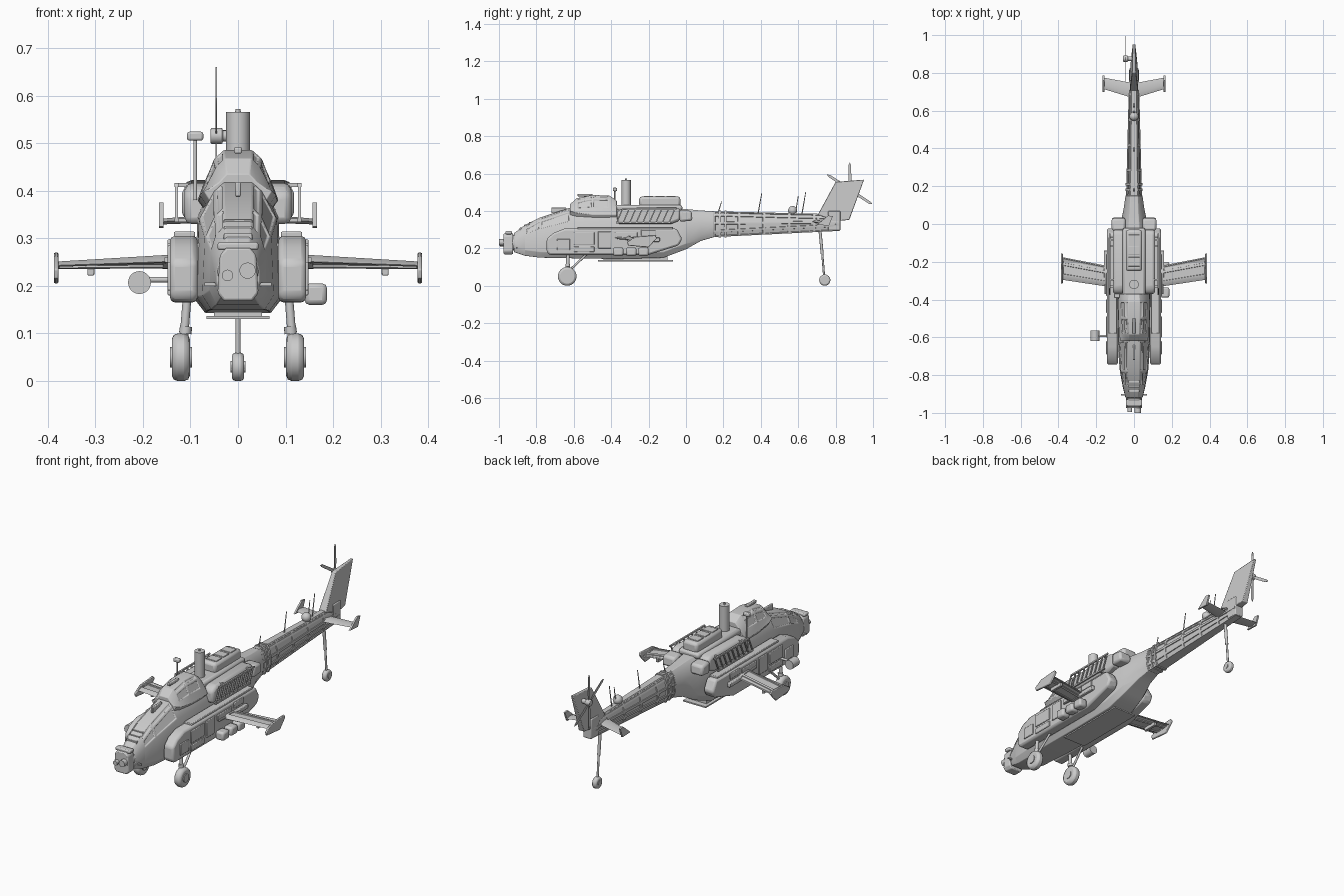
import bpy, bmesh, math
from mathutils import Vector

if "Cube" in bpy.data.objects:
    bpy.data.objects.remove(bpy.data.objects["Cube"])

grey = bpy.data.materials.new("airframe grey")
grey.diffuse_color = (0.6, 0.6, 0.6, 1)
grey.use_nodes = True
grey.node_tree.nodes["Principled BSDF"].inputs["Base Color"].default_value = grey.diffuse_color


def finish(name, bm, bevel=0, segs=2):
    bmesh.ops.recalc_face_normals(bm, faces=bm.faces)
    me = bpy.data.meshes.new(name)
    bm.to_mesh(me)
    bm.free()
    me.materials.append(grey)
    ob = bpy.data.objects.new(name, me)
    bpy.context.collection.objects.link(ob)
    if bevel:
        m = ob.modifiers.new("bevel", 'BEVEL')
        m.width, m.segments, m.limit_method = bevel, segs, 'ANGLE'
    return ob


def loft(name, rings, bevel=0, inset=None):
    """Skin a list of equal point rings; inset(face) marks recessed panels."""
    bm = bmesh.new()
    vs = [[bm.verts.new(p) for p in r] for r in rings]
    n = len(vs[0])
    for a, b in zip(vs, vs[1:]):
        for i in range(n):
            bm.faces.new((a[i], a[(i + 1) % n], b[(i + 1) % n], b[i]))
    bm.faces.new(vs[0])
    bm.faces.new(vs[-1])
    bmesh.ops.recalc_face_normals(bm, faces=bm.faces)
    if inset:
        bm.normal_update()
        picked = [f for f in bm.faces if inset(f)]
        bmesh.ops.inset_individual(bm, faces=picked, thickness=0.009)
        bmesh.ops.inset_individual(bm, faces=picked, thickness=0.002, depth=-0.004)
    return finish(name, bm, bevel)


def prism(name, pts, axis, a, b, bevel=0):
    """Extrude a 2D outline along x (0), y (1) or z (2)."""
    def at(p, d):
        c = list(p)
        c.insert(axis, d)
        return c
    return loft(name, [[at(p, d) for p in pts] for d in (a, b)], bevel)


def box(name, lo, hi, bevel=0):
    (x0, y0, z0), (x1, y1, z1) = lo, hi
    return prism(name, [(x0, y0), (x1, y0), (x1, y1), (x0, y1)], 2, z0, z1, bevel)


def side_box(name, s, lo, hi, bevel=0):
    return box(name, (s * lo[0], *lo[1:]), (s * hi[0], *hi[1:]), bevel)


def rod(name, p0, p1, r, r2=None, n=16, bevel=0):
    p0, p1 = Vector(p0), Vector(p1)
    q = (p1 - p0).to_track_quat('Z', 'Y')
    rings = [[p + q @ Vector((rad * math.cos(t * math.tau / n), rad * math.sin(t * math.tau / n), 0))
              for t in range(n)] for p, rad in ((p0, r), (p1, r if r2 is None else r2))]
    return loft(name, rings, bevel)


def hull_ring(y, zb, zt, wb, zm, wm, wt):
    half = [(wb * .75, zb), (wb, zb + .03), (wm, zm), (wt, zt - .018), (wt * .6, zt)]
    return [(x, y, z) for x, z in half] + [(-x, y, z) for x, z in reversed(half)]


# Main fuselage
hull = [(-.92, .18, .28, .045, .23, .045, .036), (-.86, .16, .325, .06, .27, .058, .045),
        (-.78, .15, .365, .075, .30, .07, .048), (-.62, .147, .417, .088, .34, .082, .05),
        (-.38, .143, .43, .092, .345, .085, .055), (-.12, .15, .42, .088, .34, .082, .055),
        (0, .195, .41, .072, .335, .07, .045), (.08, .24, .402, .052, .335, .055, .037),
        (.15, .26, .398, .042, .335, .045, .033)]
loft("fuselage", [hull_ring(*h) for h in hull], .004,
     lambda f: f.calc_center_median().z > .28 and abs(f.normal.x) > .4
     and -.87 < f.calc_center_median().y < -.5)

# Tail boom with recessed side panels
boom = []
for i in range(6):
    t = i / 5
    boom.append(hull_ring(.15 + .67 * t, .26 + .033 * t, .398 - .016 * t, .04 - .016 * t,
                          .335 + .005 * t, .042 - .017 * t, .031 - .012 * t))
loft("tail_boom", boom, 0, lambda f: abs(f.normal.x) > .8)
for y in (.175, .205):
    loft("boom_collar", [hull_ring(y + d, .258, .401, .042, .335, .045, .034) for d in (0, .012)])

# Raised rear canopy and roof fairing
loft("canopy_roof", [hull_ring(*h) for h in (
    (-.62, .37, .435, .072, .405, .058, .04), (-.585, .36, .468, .08, .41, .066, .046),
    (-.5, .35, .485, .083, .415, .07, .05), (-.41, .35, .482, .085, .415, .072, .05),
    (-.37, .35, .455, .082, .41, .068, .046))], .006,
     lambda f: abs(f.normal.x) > .5 and -.6 < f.calc_center_median().y < -.4
     and f.calc_center_median().z > .4)
box("roof_wiper_housing", (-.008, -.58, .478), (.008, -.5, .491), .003)
box("canopy_mid_frame", (-.006, -.72, .388), (.006, -.64, .418), .003)
for y, z in ((-.89, .304), (-.865, .32), (-.84, .334)):
    box("nose_grille", (-.03, y, z - .012), (.03, y + .012, z + .006), .002)

# Nose sensor turret
prism("sensor_turret", [(-.043, .185), (-.03, .168), (.03, .168), (.043, .185),
                        (.038, .265), (.025, .28), (-.025, .28), (-.038, .265)], 1, -.975, -.925, .005)
rod("turret_neck", (0, -.93, .23), (0, -.90, .23), .04, .05)
rod("sensor_large", (.02, -1, .232), (.02, -.97, .232), .017, n=20)
rod("sensor_small", (-.022, -.995, .222), (-.022, -.97, .222), .012)
box("turret_cheek", (-.043, -.965, .275), (.043, -.93, .292), .005)
box("nose_bar", (-.07, -.908, .20), (.07, -.9, .207))
box("belly_plate", (-.066, -.47, .13), (.066, -.07, .137))
box("belly_mount", (-.05, -.44, .136), (.05, -.1, .16))

# Roof equipment: rotor mast, deck and cooling box
box("engine_deck", (-.06, -.38, .40), (.06, -.02, .432), .012)
box("cooling_box", (-.043, -.25, .42), (.043, -.03, .477), .014)
for y in (-.2, -.14, -.08):
    box("cooling_lid", (-.03, y - .024, .474), (.03, y + .024, .481), .002)
rod("rotor_mast", (0, -.32, .42), (0, -.32, .565), .025, n=24)
rod("mast_cap", (0, -.32, .56), (0, -.32, .572), .005)
rod("sight_pole", (-.09, -.38, .38), (-.09, -.38, .51), .004)
box("sight_head", (-.107, -.391, .505), (-.073, -.369, .524), .005)

for s, side in ((-1, "right_"), (1, "left_")):
    # Side equipment bays with surface panels
    prism(side + "side_bay", [(-.745, .18), (-.73, .165), (-.2, .165), (-.04, .215), (-.02, .25),
                              (-.05, .305), (-.65, .305), (-.71, .282), (-.745, .25)],
          0, s * .085, s * .143, .014)
    for y, w, z, h in ((-.69, .07, .19, .06), (-.6, .11, .22, .065), (-.6, .11, .18, .03),
                       (-.47, .07, .2, .09), (-.38, .12, .255, .03), (-.24, .08, .268, .03)):
        side_box(side + "bay_panel", s, (.14, y, z), (.148, y + w, z + h), .003)
    side_box(side + "bay_top_rail", s, (.09, -.58, .302), (.135, -.07, .314), .003)
    for y in (-.64, -.45, -.25):
        side_box(side + "bay_link", s, (.05, y, .22), (.1, y + .04, .29), .004)

    # Engine nacelle, exhaust and slatted guard
    prism(side + "engine_nacelle", [(-.37, .33), (-.08, .33), (-.03, .35), (-.03, .41),
                                    (-.06, .422), (-.34, .415), (-.37, .395)], 0, s * .05, s * .112, .014)
    prism(side + "engine_exhaust", [(-.035, .342), (.035, .348), (.03, .4), (-.035, .407)],
          0, s * .045, s * .118, .012)
    for z, y0, y1 in ((.338, -.375, -.08), (.412, -.34, -.05)):
        side_box(side + "guard_rail", s, (.125, y0, z - .004), (.133, y1, z + .004))
        for y in (y0 + .04, y1 - .04):
            side_box(side + "guard_bracket", s, (.1, y, z - .004), (.128, y + .01, z + .004))
    for i in range(9):
        y = -.375 + .035 * i
        prism(side + "guard_slat", [(y, .336), (y + .007, .336), (y + .041, .414), (y + .034, .414)],
              0, s * .126, s * .132)

    # Stub wing: root, mid and tip sections
    rings = []
    for x, front, back, mid, t in ((.08, -.335, -.225, .252, .015), (.15, -.33, -.22, .251, .014),
                                   (.382, -.295, -.175, .243, .008)):
        c = back - front
        rings.append([(s * x, front, mid), (s * x, front + .2 * c, mid + t), (s * x, back - .3 * c, mid + t * .8),
                      (s * x, back, mid), (s * x, back - .3 * c, mid - t * .8), (s * x, front + .2 * c, mid - t)])
    loft(side + "stub_wing", rings, 0, lambda f: abs(f.normal.z) > .9)
    prism(side + "wing_tip_plate", [(-.31, .215), (-.2, .205), (-.155, .255), (-.165, .27),
                                    (-.27, .262), (-.315, .235)], 0, s * .377, s * .387, .003)
    side_box(side + "wing_pylon", s, (.302, -.28, .222), (.316, -.2, .242), .002)

    # Main landing gear
    rod(side + "gear_leg", (s * .105, -.63, .2), (s * .117, -.635, .05), .009)
    rod(side + "gear_sleeve", (s * .109, -.632, .115), (s * .111, -.632, .1), .013)
    rod(side + "gear_brace", (s * .115, -.63, .075), (s * .105, -.52, .18), .006)
    rod(side + "main_tyre", (s * .101, -.635, .05), (s * .139, -.635, .05), .05, n=32, bevel=.012)
    rod(side + "wheel_hub", (s * .097, -.635, .05), (s * .143, -.635, .05), .022, n=16)

    # Tailplane half with upright tip plate
    loft(side + "tailplane", [[(s * x, a, z), (s * x, a + .025, z + t), (s * x, b, z),
                               (s * x, a + .025, z - t)] for x, a, b, z, t in
                              ((0, .665, .745, .345, .01), (.162, .715, .775, .335, .006))])
    prism(side + "tailplane_tip", [(.70, .325), (.765, .322), (.785, .372), (.76, .375)],
          0, s * .157, s * .166)

# Tail fin: thick at the base, thin at the top
fin = ((.705, .38, .022), (.80, .555, .011), (.952, .567, .007), (.873, .352, .016), (.80, .345, .022))
loft("tail_fin", [[(k * w, y, z) for y, z, w in fin] for k in (-1, 1)], .003)
prism("fin_root", [(.76, .295), (.825, .295), (.825, .4), (.76, .4)], 0, -.024, .024, .004)

# Tail rotor with scissored blades
hub = Vector((-.046, .875, .515))
rod("tail_rotor_shaft", (0, .875, .515), (-.04, .875, .515), .012)
rod("tail_rotor_hub", hub + Vector((-.012, 0, 0)), hub + Vector((.014, 0, 0)), .017, bevel=.004)
for deg in (90, 147, 270, 327):
    d = Vector((0, math.cos(math.radians(deg)), math.sin(math.radians(deg))))
    e = Vector((0, -d.z, d.y))
    outline = [(.01, -.004), (.04, -.009), (.13, -.008), (.145, 0), (.13, .006), (.04, .007), (.01, .004)]
    loft("tail_rotor_blade", [[hub + d * u + e * v + Vector((k, 0, 0)) for u, v in outline]
                              for k in (-.0015, .0015)])

# Tail wheel
rod("tail_leg_upper", (0, .715, .31), (0, .728, .17), .008)
rod("tail_leg_lower", (0, .728, .18), (0, .74, .03), .0055)
rod("tail_tyre", (-.013, .742, .03), (.013, .742, .03), .03, n=24, bevel=.008)
rod("tail_wheel_hub", (-.016, .742, .03), (.016, .742, .03), .012)

# Antennas and dome along the boom
for y, dy, z in ((.17, .02, .45), (.385, .02, .495), (.585, .015, .48), (.62, .02, .5)):
    rod("whip_antenna", (0, y, .385), (0, y + dy, z), .003, .002, n=8)
bm = bmesh.new()
bmesh.ops.create_uvsphere(bm, u_segments=20, v_segments=12, radius=.024)
bmesh.ops.translate(bm, verts=bm.verts, vec=(0, .57, .402))
finish("boom_dome", bm)

# Gun pod on the right, stores and short gun on the sides
rod("gun_pod", (-.207, -.62, .207), (-.207, -.565, .207), .024, n=28)
rod("gun_pod_arm", (-.19, -.593, .213), (-.13, -.593, .213), .006)
for y in (-.39, -.32, -.255):
    box("left_store_box", (.14, y, .16), (.187, y + .055, .205), .01)
for s in (-1, 1):
    side_box("side_gun_body", s, (.14, -.26, .235), (.16, -.14, .258), .004)
    rod("side_gun_barrel", (s * .15, -.25, .248), (s * .15, -.37, .255), .006, n=10)

# Smooth round parts, keep edges sharp
bpy.ops.object.select_all(action='SELECT')
bpy.context.view_layer.objects.active = bpy.data.objects["fuselage"]
bpy.ops.object.shade_smooth_by_angle(angle=math.radians(32))
